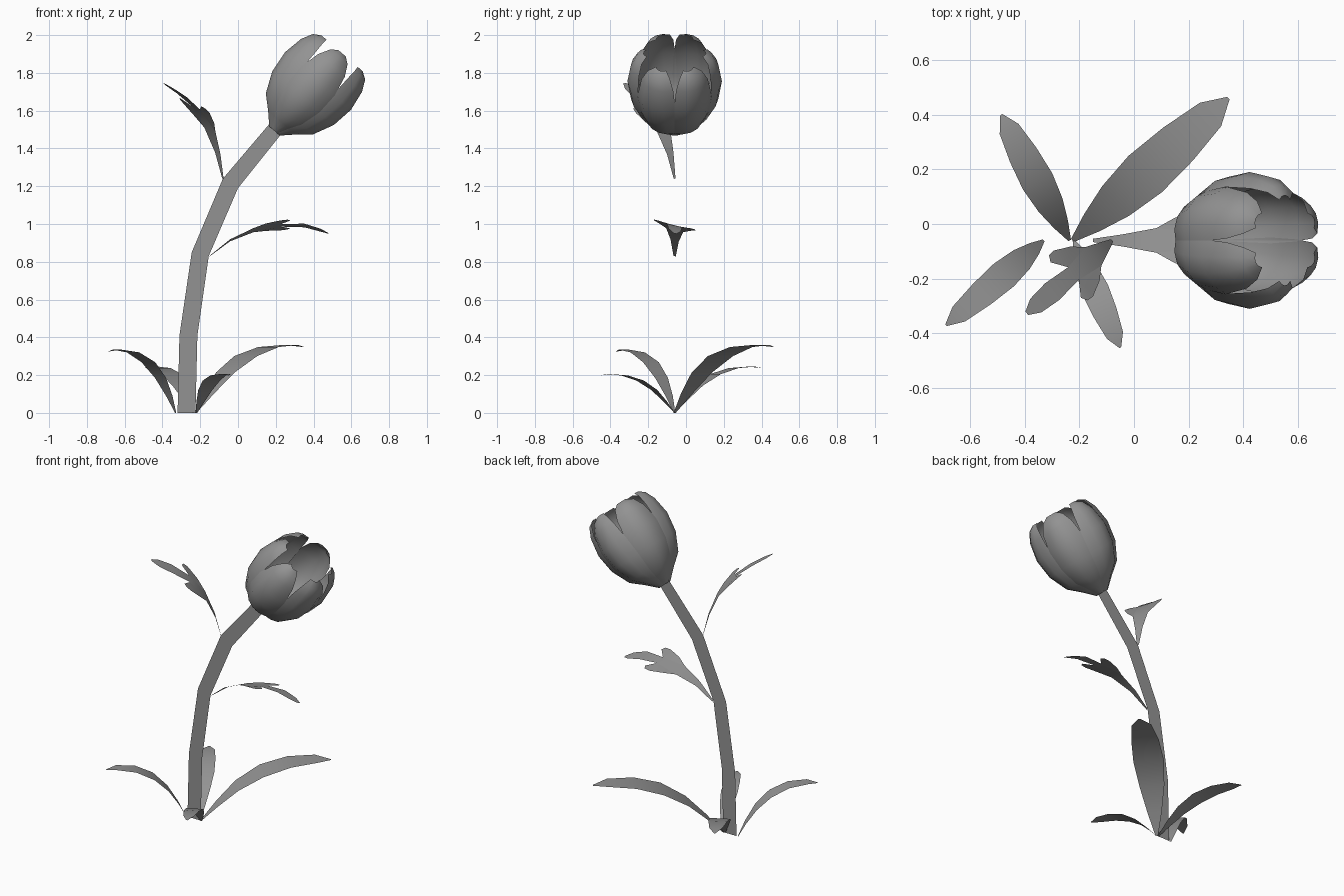
import bpy, math
from mathutils import Vector

if "Cube" in bpy.data.objects:
    bpy.data.objects.remove(bpy.data.objects["Cube"])

# Dark grey for the whole plant
grey = bpy.data.materials.new("dark_grey")
grey.diffuse_color = (.29, .29, .29, 1)
grey.use_nodes = True
grey.node_tree.nodes["Principled BSDF"].inputs["Base Color"].default_value = grey.diffuse_color


def make(name, verts, faces, smooth=False):
    me = bpy.data.meshes.new(name)
    me.from_pydata([tuple(v) for v in verts], [], faces)
    me.update()
    me.materials.append(grey)
    for p in me.polygons:
        p.use_smooth = smooth
    ob = bpy.data.objects.new(name, me)
    bpy.context.collection.objects.link(ob)
    return ob


def along(path, u):
    """Point at arc-length fraction u of a 2D path."""
    pts = [Vector(p) for p in path]
    lens = [(b - a).length for a, b in zip(pts, pts[1:])]
    d = u * sum(lens)
    for a, b, n in zip(pts, pts[1:], lens):
        if d <= n + 1e-6:
            return a.lerp(b, d / n)
        d -= n
    return pts[-1]


def leaf(name, base, tip, path, rows, lobe=None, roll=0.0):
    """Thin arched leaf: path holds (reach, height), rows hold (fraction, half width)."""
    base = Vector((base[0], base[1], 0))
    head = (Vector((tip[0], tip[1], 0)) - base).normalized()
    side = Vector((-head.y, head.x, 0))

    def point(u, t):
        s, z = along(path, u)
        return base + head * s + side * t + Vector((0, 0, z + roll * t))

    verts, faces = [], []
    for u, w in rows:
        verts += [point(u, -w), point(u, w)]
    for i in range(len(rows) - 1):
        a = 2 * i
        faces.append((a, a + 2, a + 3, a + 1)[::-1])
    for sgn in ((-1, 1) if lobe else ()):
        n = len(verts)
        verts += [point(u, sgn * w) for u, w in lobe]
        # fan around the notch corner
        for i in range(len(lobe) - 2):
            f = (n + i, n + i + 1, n + len(lobe) - 1)
            faces.append(f if sgn < 0 else f[::-1])
    # wind every face upwards
    up = []
    for f in faces:
        a, b, c = (verts[i] for i in f[:3])
        up.append(f if (b - a).cross(c - a).z >= 0 else f[::-1])
    make(name, verts, up, smooth=True)


# Stem: a flat bent ribbon
left = [(-.32, 0), (-.31, .41), (-.245, .85), (-.08, 1.24), (.175, 1.54)]
right = [(-.225, 0), (-.215, .41), (-.155, .83), (0, 1.19), (.24, 1.49)]
make("stem", [(x, -.06, z) for pair in zip(left, right) for x, z in pair],
     [(2 * i, 2 * i + 1, 2 * i + 3, 2 * i + 2) for i in range(4)])

# Ground leaves: one arched blade scaled to each reach and height
blade = [(0, 0), (.13, .3), (.28, .6), (.47, .84), (.68, .97), (.885, 1), (1, .97)]
blade_rows = [(0, .01), (.16, .055), (.34, .095), (.53, .117), (.72, .105), (.9, .075), (1, .008)]
ground = [((-.225, -.06), (.345, .46), .36, 1),
          ((-.235, -.06), (-.485, .40), .245, 1),
          ((-.33, -.06), (-.687, -.37), .335, 1.1),
          ((-.22, -.06), (-.05, -.452), .205, 1)]
for i, (b, t, h, p) in enumerate(ground):
    reach = math.dist(b, t)
    leaf(f"ground_leaf_{i + 1}", b, t,
         [(s ** p * reach, z * h) for s, z in blade],
         [(u, w * reach) for u, w in blade_rows])

# Stem leaves: three-lobed blades
rows = [(0, .006), (.2, .022), (.4, .045), (.62, .03), (.8, .04), (.93, .032), (1, .008)]
lobe = [(.4, .045), (.5, .082), (.62, .11), (.67, .108), (.69, .085), (.62, .03)]
leaf("upper_stem_leaf", (-.08, -.06), (-.39, -.325),
     [(0, 1.24), (.04, 1.39), (.1, 1.52), (.2, 1.63), (.3, 1.69), (.41, 1.745)],
     rows, lobe, roll=-.25)
leaf("middle_stem_leaf", (-.15, -.06), (.48, -.06),
     [(0, .83), (.07, .89), (.15, .94), (.27, .98), (.42, .998), (.53, .99), (.63, .95)],
     rows, lobe, roll=-.24)

# Flower: six cupped petals around a tilted axis
origin = Vector((.2, -.06, 1.5))
tilt = math.radians(41)
axis = Vector((math.sin(tilt), 0, math.cos(tilt)))
e1 = Vector((math.cos(tilt), 0, -math.sin(tilt)))
e2 = Vector((0, 1, 0))
# height, radius, half angle of side petals, half angle of the paired petals
profile = [(-.01, .04, 30, 30), (.05, .105, 31, 31), (.11, .178, 32, 32), (.22, .232, 33, 33),
           (.34, .25, 31, 31), (.45, .232, 26, 28), (.51, .203, 19, 22), (.535, .165, 10, 12)]
cols = [-1, -.5, 0, .5, 1]
for k in range(6):
    mid = math.radians(30 + 60 * k)
    side_petal = k in (1, 4)
    grow = 1.0 if side_petal else .98
    verts = []
    for h, r, half_side, half_pair in profile:
        half = math.radians(half_side if side_petal else half_pair)
        for c in cols:
            a = mid + half * c
            q = r * grow * (1 - .09 * c * c)
            verts.append(origin + axis * h + (e1 * math.cos(a) + e2 * math.sin(a)) * q)
    n = len(cols)
    faces = [(j * n + i, j * n + i + 1, (j + 1) * n + i + 1, (j + 1) * n + i)
             for j in range(len(profile) - 1) for i in range(n - 1)]
    make(f"petal_{k + 1}", verts, faces, smooth=True)
